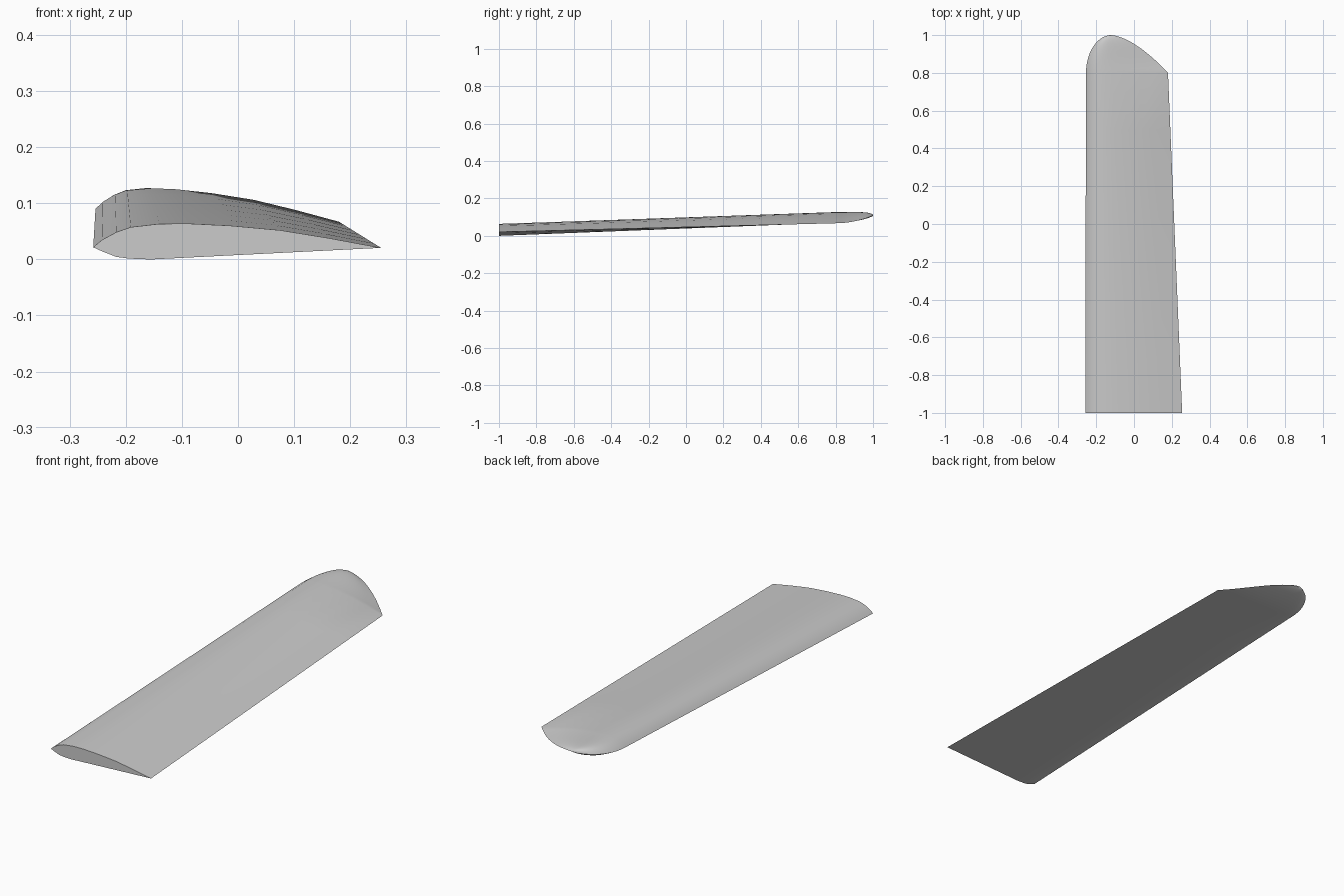
import bpy
import bmesh
import math
from mathutils import Vector

default = bpy.data.objects.get("Cube")
if default:
    bpy.data.objects.remove(default, do_unlink=True)

ROOT_Y, SHOULDER_Y, TIP_Y = -1.0, 0.8, 1.0

# Airfoil: chord fraction and height off the chord line
UPPER = [(0.03, 0.013), (0.08, 0.027), (0.13, 0.036), (0.23, 0.042), (0.33, 0.0425),
         (0.475, 0.039), (0.65, 0.031), (0.82, 0.017)]
LOWER = [(0.7, -0.008), (0.365, -0.017), (0.2, -0.0215), (0.125, -0.02), (0.08, -0.017), (0.03, -0.007)]
SECTION = [(0, 0)] + UPPER + [(1, 0)] + LOWER


def section(lead, trail, thick, belly):
    """Airfoil loop between a leading and a trailing point."""
    points = []
    for u, h in SECTION:
        p = lead.lerp(trail, u)
        p.z += h * thick * (belly if h < 0 else 1)
        points.append(p)
    return points


# Panel end points and rounded tip apex
root_lead, root_trail = Vector((-0.258, ROOT_Y, 0.0215)), Vector((0.255, ROOT_Y, 0.0205))
tip_lead, tip_trail = Vector((-0.254, SHOULDER_Y, 0.09)), Vector((0.18, SHOULDER_Y, 0.067))
apex = Vector((-0.12, TIP_Y, 0.108))

# Straight tapered panel
loops = []
for i in range(7):
    t = i / 6
    loops.append(section(root_lead.lerp(tip_lead, t), root_trail.lerp(tip_trail, t), 1, 1 - 0.3 * t))

# Rounded tip: elliptical leading side, shallower trailing side
STEPS = 14
for i in range(1, STEPS):
    t = math.sin(i / STEPS * math.pi / 2)
    full = math.sqrt(1 - t * t)
    y = SHOULDER_Y + (TIP_Y - SHOULDER_Y) * t
    lead = Vector((apex.x + (tip_lead.x - apex.x) * full, y,
                   tip_lead.z + (apex.z - tip_lead.z) * t * t))
    trail = Vector((apex.x + (tip_trail.x - apex.x) * (1 - t) ** 0.625, y,
                    tip_trail.z + (apex.z - tip_trail.z) * t * t))
    loops.append(section(lead, trail, full, 0.7))

# Loft the skin, cap the root and close the tip
bm = bmesh.new()
rings = [[bm.verts.new(p) for p in loop] for loop in loops]
count = len(SECTION)
for a, b in zip(rings, rings[1:]):
    for k in range(count):
        n = (k + 1) % count
        bm.faces.new((a[k], a[n], b[n], b[k]))
bm.faces.new(rings[0])
tip = bm.verts.new(apex)
for k in range(count):
    bm.faces.new((rings[-1][k], rings[-1][(k + 1) % count], tip))
bmesh.ops.recalc_face_normals(bm, faces=bm.faces)
mesh = bpy.data.meshes.new("wing_panel")
bm.to_mesh(mesh)
bm.free()

wing = bpy.data.objects.new("wing_panel", mesh)
bpy.context.collection.objects.link(wing)

# Plain grey skin
GREY = (0.6, 0.6, 0.6, 1)
skin = bpy.data.materials.new("light_grey")
skin.use_nodes = True
skin.diffuse_color = GREY
skin.node_tree.nodes["Principled BSDF"].inputs["Base Color"].default_value = GREY
mesh.materials.append(skin)

bpy.ops.object.select_all(action='DESELECT')
wing.select_set(True)
bpy.context.view_layer.objects.active = wing
bpy.ops.object.shade_smooth_by_angle(angle=math.radians(35))
